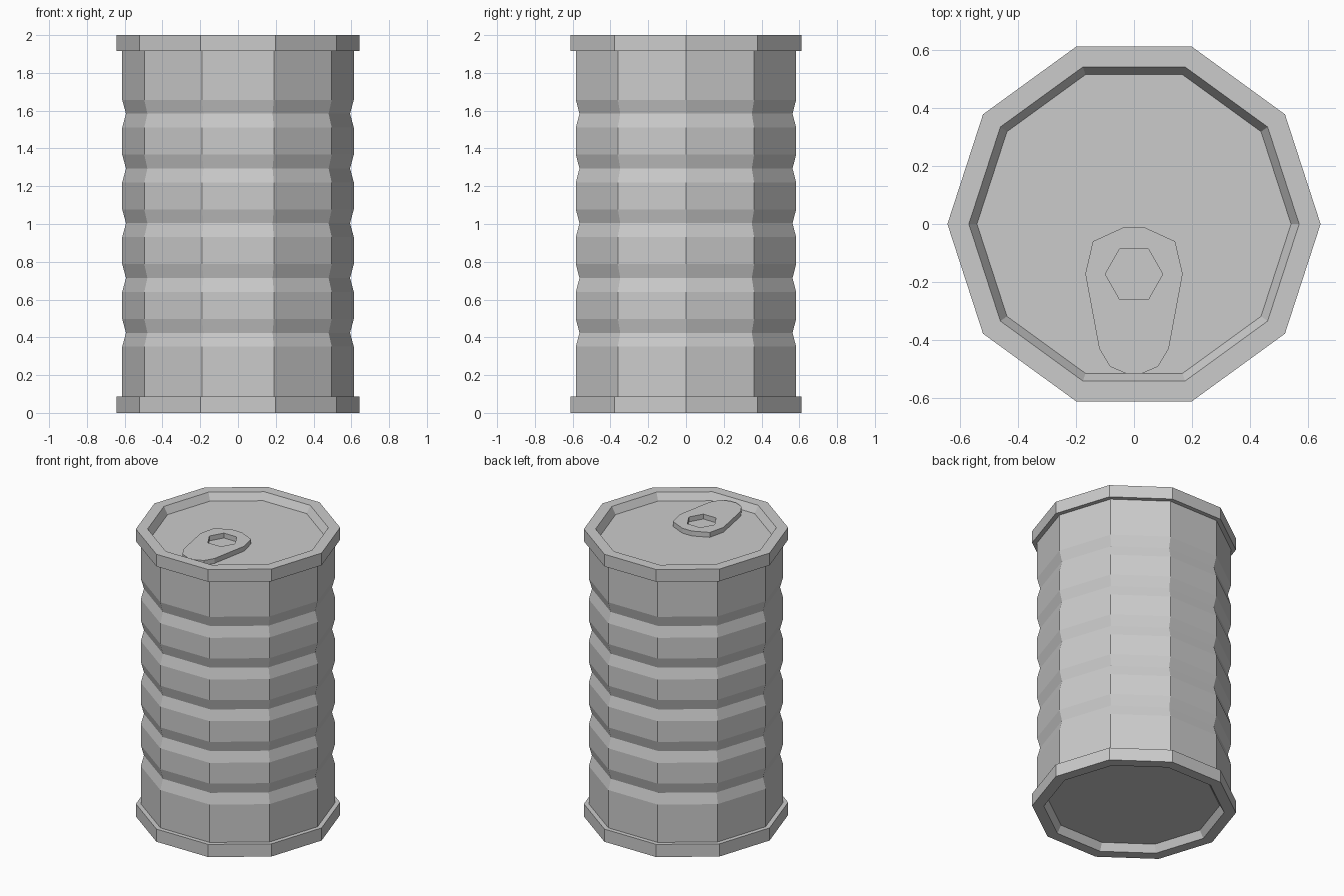
import bpy, bmesh, math

SIDES = 10
if "Cube" in bpy.data.objects:
    bpy.data.objects.remove(bpy.data.objects["Cube"])

# Single bare-metal colour
metal = bpy.data.materials.new("plain grey metal")
metal.use_nodes = True
grey = (0.6, 0.6, 0.6, 1)
metal.diffuse_color = grey
metal.node_tree.nodes["Principled BSDF"].inputs["Base Color"].default_value = grey


def add_object(name, bm):
    bmesh.ops.recalc_face_normals(bm, faces=bm.faces)
    mesh = bpy.data.meshes.new(name)
    bm.to_mesh(mesh)
    bm.free()
    mesh.materials.append(metal)
    obj = bpy.data.objects.new(name, mesh)
    bpy.context.collection.objects.link(obj)
    return obj


def ring(bm, radius, z):
    step = math.tau / SIDES
    return [bm.verts.new((radius * math.cos(i * step), radius * math.sin(i * step), z))
            for i in range(SIDES)]


def bridge(bm, a, b):
    n = len(a)
    for i in range(n):
        j = (i + 1) % n
        bm.faces.new((a[i], a[j], b[j], b[i]))


# Can: recessed base, rims, ribbed wall and recessed lid as one turned profile
rim, wall, groove = 0.644, 0.613, 0.593
profile = [(0.542, 0.05), (0.57, 0), (rim, 0), (rim, 0.088), (wall, 0.088)]
for k in range(5):
    mid = 0.424 + 0.29 * k
    profile += [(wall, mid - 0.073), (groove, mid), (wall, mid + 0.073)]
profile += [(wall, 1.915), (rim, 1.915), (rim, 2), (0.57, 2), (0.542, 1.95)]

bm = bmesh.new()
rings = [ring(bm, r, z) for r, z in profile]
for a, b in zip(rings, rings[1:]):
    bridge(bm, a, b)
bm.faces.new(rings[0])
bm.faces.new(rings[-1])
add_object("can_body", bm)

# Pull tab: half outline mirrored across x, with a hexagonal finger hole
half = [(0.037, -0.012), (0.142, -0.06), (0.168, -0.172),
        (0.12, -0.43), (0.083, -0.492), (0.025, -0.517)]
outline = half + [(-x, y) for x, y in reversed(half)]
hole = [(0.099 * math.cos(i * math.tau / 6), -0.173 + 0.101 * math.sin(i * math.tau / 6))
        for i in range(6)]

bm = bmesh.new()
loops = {}
for z in (1.952, 1.986):
    edges = []
    for key, pts in (("outer", outline), ("inner", hole)):
        vs = [bm.verts.new((x, y, z)) for x, y in pts]
        loops[key, z] = vs
        edges += [bm.edges.new((vs[i], vs[(i + 1) % len(vs)])) for i in range(len(vs))]
    bmesh.ops.triangle_fill(bm, use_beauty=True, edges=edges)
for key in ("outer", "inner"):
    bridge(bm, loops[key, 1.952], loops[key, 1.986])
# Merge the fill triangles into clean flat faces
bmesh.ops.dissolve_limit(bm, angle_limit=0.02, verts=bm.verts, edges=bm.edges)
add_object("pull_tab", bm)
